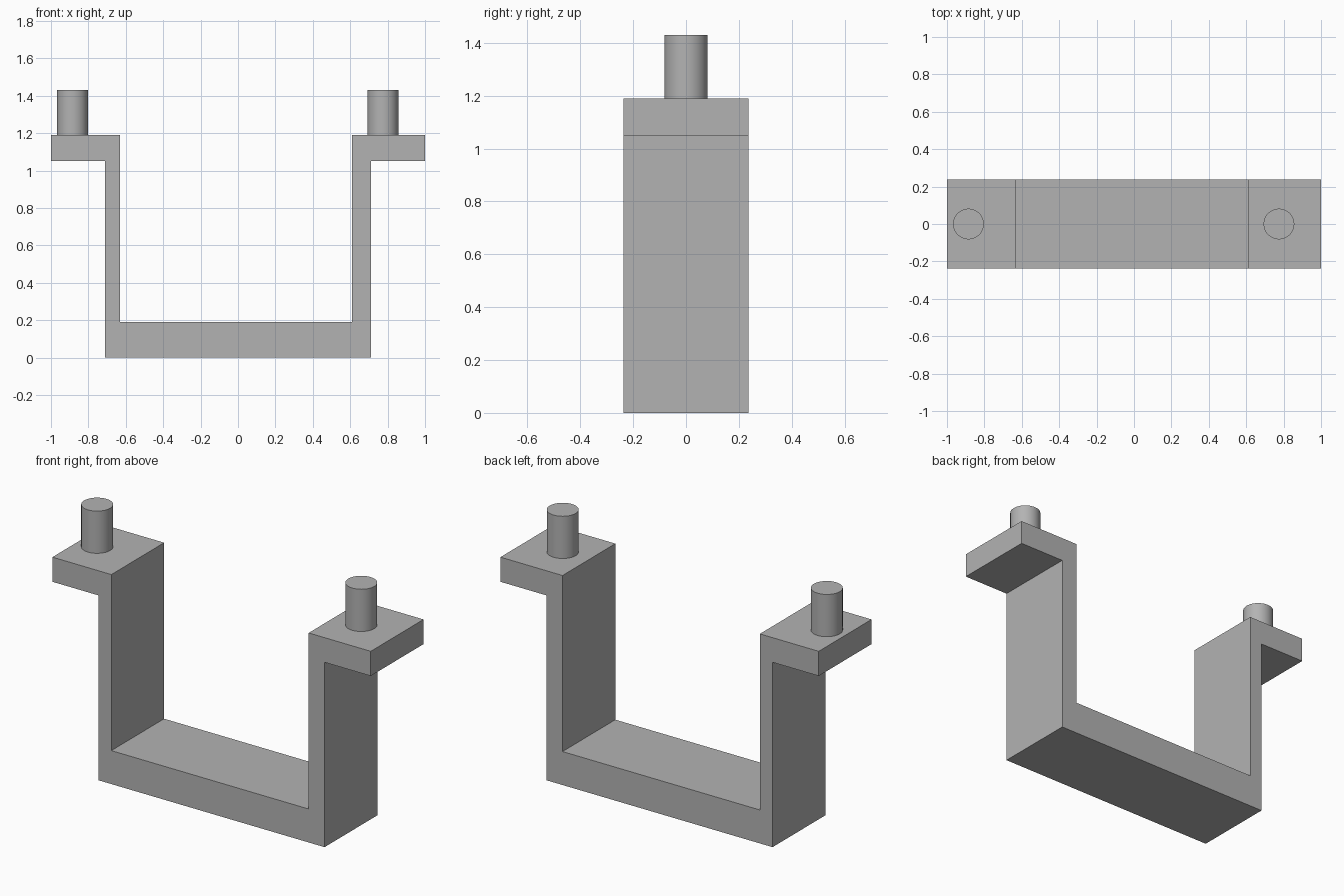
import bpy
import bmesh
from math import radians

old = bpy.data.objects.get("Cube")
if old:
    bpy.data.objects.remove(old, do_unlink=True)

DEPTH = 0.474     # bracket width along y
TOP = 1.19        # top of the flanges
UNDER = 1.05      # underside of the flanges
FLOOR = 0.19      # top of the base web

grey = bpy.data.materials.new("plain_grey")
grey.use_nodes = True
colour = (0.45, 0.45, 0.45, 1)
grey.diffuse_color = colour
grey.node_tree.nodes["Principled BSDF"].inputs["Base Color"].default_value = colour


def extrude_profile(name, profile, depth):
    """Extrude an x-z outline along y, centred on y = 0."""
    bm = bmesh.new()
    face = bm.faces.new([bm.verts.new((x, -depth / 2, z)) for x, z in profile])
    result = bmesh.ops.extrude_face_region(bm, geom=[face])
    moved = [v for v in result["geom"] if isinstance(v, bmesh.types.BMVert)]
    bmesh.ops.translate(bm, verts=moved, vec=(0, depth, 0))
    bmesh.ops.recalc_face_normals(bm, faces=bm.faces)
    mesh = bpy.data.meshes.new(name)
    bm.to_mesh(mesh)
    bm.free()
    obj = bpy.data.objects.new(name, mesh)
    bpy.context.collection.objects.link(obj)
    mesh.materials.append(grey)
    return obj


def add_peg(name, x, radius=0.082, top=1.43):
    """Round upright pin standing on a flange."""
    height = top - TOP
    bpy.ops.mesh.primitive_cylinder_add(
        vertices=64, radius=radius, depth=height,
        location=(x, 0, TOP + height / 2))
    peg = bpy.context.object
    peg.name = name
    peg.data.materials.append(grey)
    bpy.ops.object.shade_smooth_by_angle(angle=radians(30))


# U-shaped bracket with outward flanges; the left upright is thicker
outline = [
    (-0.71, 0), (0.71, 0), (0.71, UNDER), (1, UNDER), (1, TOP), (0.61, TOP),
    (0.61, FLOOR), (-0.63, FLOOR), (-0.63, TOP), (-1, TOP), (-1, UNDER), (-0.71, UNDER),
]
extrude_profile("bracket", outline, DEPTH)

# Pegs on the flanges
add_peg("right_peg", -0.885)
add_peg("left_peg", 0.775)
